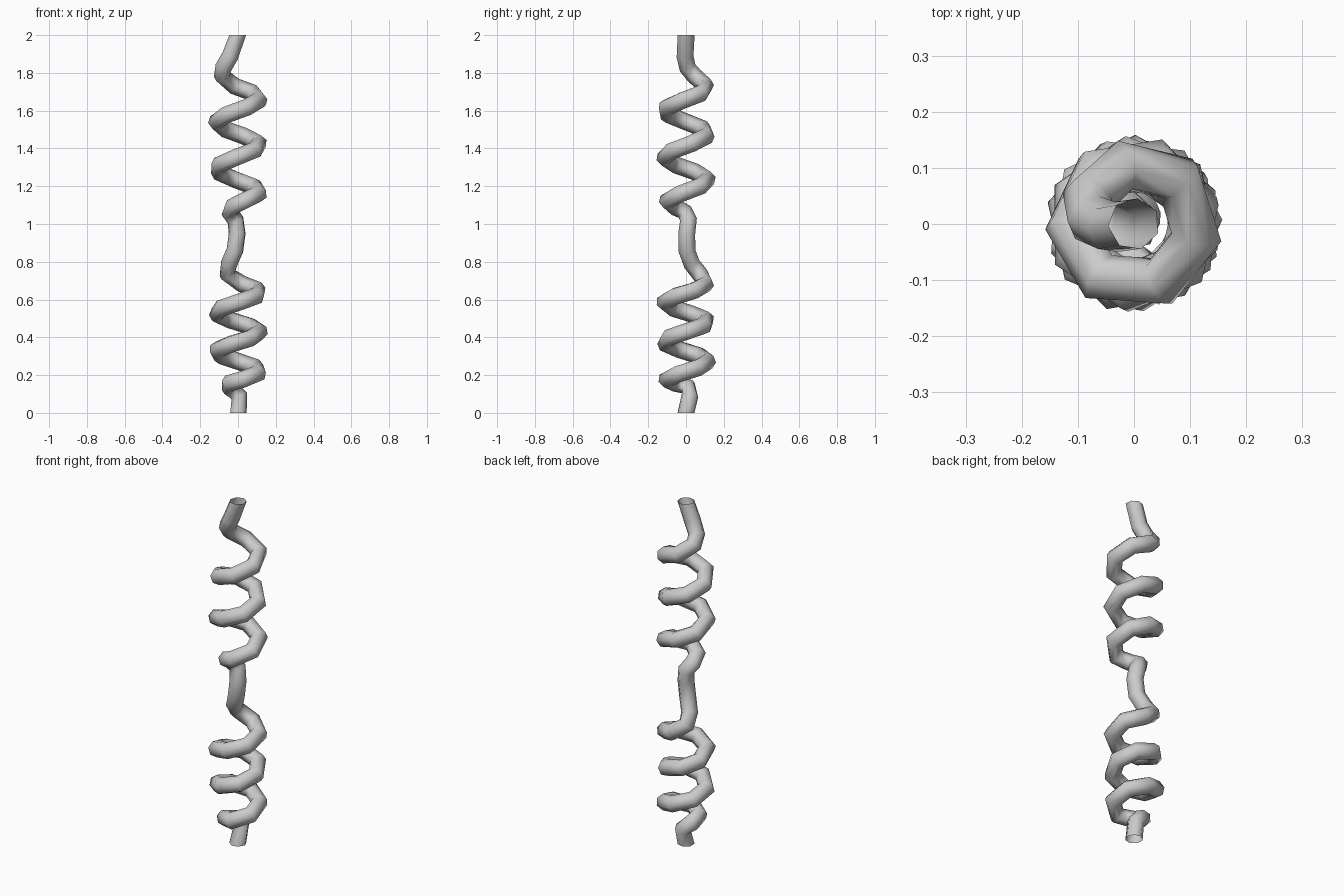
import bpy, bmesh
from math import sin, cos, pi, radians
from mathutils import Vector

if "Cube" in bpy.data.objects:
    bpy.data.objects.remove(bpy.data.objects["Cube"])

SIDES, TUBE_R, COIL_R = 7, 0.046, 0.113


def coil(z0, pitch, a0, a1, steps):
    """Faceted helix; z0 is the height where the angle is zero."""
    pts = []
    for i in range(steps + 1):
        a = a0 + (a1 - a0) * i / steps
        r = COIL_R * (0.93 if i in (0, steps) else 1)
        pts.append((r * cos(radians(a)), r * sin(radians(a)), z0 + pitch * a / 360))
    return pts


# Centre line: lower coil, wavy link, upper coil, straightened tip
path = [(0, 0, 0), (0.005, 0.02, 0.09), (-0.045, 0.012, 0.135), (-0.045, -0.055, 0.157)]
path += coil(0.22, 0.208, -75, 798, 16)
path += [(-0.055, 0.075, 0.735), (-0.045, 0.032, 0.79), (-0.015, 0.006, 0.86),
         (-0.003, 0.005, 0.95), (-0.012, 0.014, 1.02), (-0.042, -0.005, 1.06),
         (-0.03, -0.06, 1.09)]
path += coil(1.17, 0.246, -70, 821, 16)
path += [(-0.083, 0.045, 1.785), (-0.075, 0.008, 1.83), (-0.04, -0.006, 1.89), (0, 0, 2)]
path = [Vector(p) for p in path]


def sweep(name, path):
    """Open-ended tube along the path with a carried-along frame."""
    bm = bmesh.new()
    rings = []
    side = Vector((1, 0, 0))
    prev = Vector((0, 0, 1))
    for i, p in enumerate(path):
        if i in (0, len(path) - 1):
            t = Vector((0, 0, 1))
        else:
            t = ((path[i + 1] - p).normalized() + (p - path[i - 1]).normalized()).normalized()
        side = prev.rotation_difference(t) @ side
        side = (side - t * side.dot(t)).normalized()
        up = t.cross(side)
        prev = t
        rings.append([bm.verts.new(p + TUBE_R * (side * cos(2 * pi * k / SIDES) + up * sin(2 * pi * k / SIDES)))
                      for k in range(SIDES)])
    for a, b in zip(rings, rings[1:]):
        for k in range(SIDES):
            n = (k + 1) % SIDES
            bm.faces.new((a[k], a[n], b[n], b[k])).smooth = True
    mesh = bpy.data.meshes.new(name)
    bm.to_mesh(mesh)
    bm.free()
    obj = bpy.data.objects.new(name, mesh)
    bpy.context.collection.objects.link(obj)
    return obj


# Coiled tube
sweep("coiled_tube", path)
